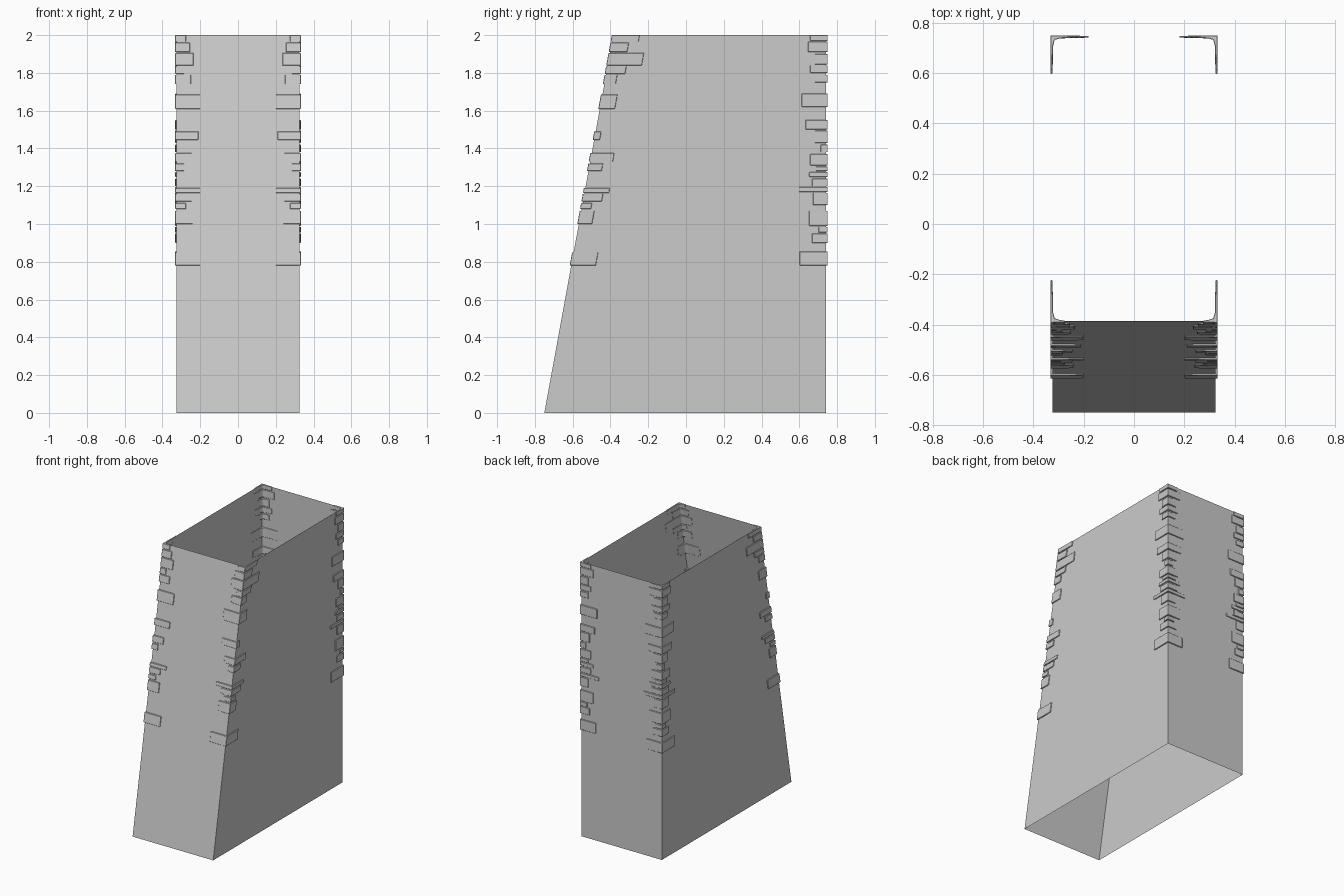
import bpy
import bmesh

cube = bpy.data.objects.get("Cube")
if cube:
    bpy.data.objects.remove(cube, do_unlink=True)

HALF_W, BACK, FRONT, SLOPE, TOP = 0.325, 0.742, -0.75, 0.1825, 2.0

stone = bpy.data.materials.new("grey stone")
stone.use_nodes = True
grey = (0.6, 0.6, 0.6, 1)
stone.diffuse_color = grey
stone.node_tree.nodes["Principled BSDF"].inputs["Base Color"].default_value = grey


def front_y(z):
    return FRONT + SLOPE * z


def back_y(z):
    return BACK


def make_object(name, bm):
    bmesh.ops.recalc_face_normals(bm, faces=bm.faces[:])
    mesh = bpy.data.meshes.new(name)
    bm.to_mesh(mesh)
    bm.free()
    mesh.materials.append(stone)
    obj = bpy.data.objects.new(name, mesh)
    bpy.context.collection.objects.link(obj)
    return obj


# Four thin walls, open at the top and bottom, with a sloping front
bm = bmesh.new()
rings = []
for z in (0, TOP):
    plan = [(-HALF_W, front_y(z)), (HALF_W, front_y(z)), (HALF_W, BACK), (-HALF_W, BACK)]
    rings.append([bm.verts.new((x, y, z)) for x, y in plan])
for i in range(4):
    j = (i + 1) % 4
    bm.faces.new((rings[0][i], rings[0][j], rings[1][j], rings[1][i]))
make_object("tower_walls", bm)


def add_quoin(bm, wall_y, inward, low, high, across, along):
    """L-shaped corner stone: a thin leg on each wall, thicker at the corner."""
    out, tip = 0.008, 0.006
    plan = [(-out, -out), (across, -tip), (across, 0.001), (0.03, 0.004),
            (0.01, 0.01), (0.004, 0.03), (0.001, along), (-tip, along)]
    levels = []
    for z in (low, high):
        levels.append([bm.verts.new((HALF_W - u, wall_y(z) + inward * v, z)) for u, v in plan])
    n = len(plan)
    bm.faces.new(levels[0])
    bm.faces.new(levels[1])
    for i in range(n):
        j = (i + 1) % n
        bm.faces.new((levels[0][i], levels[0][j], levels[1][j], levels[1][i]))


def build_quoins(name, wall_y, inward, stones):
    bm = bmesh.new()
    for low, high, across, along in stones:
        add_quoin(bm, wall_y, inward, low, high, across, along)
    obj = make_object(name, bm)
    # Matching corner on the other side
    mirror = obj.modifiers.new("mirror", "MIRROR")
    mirror.use_axis = (True, False, False)
    bevel = obj.modifiers.new("worn_edges", "BEVEL")
    bevel.width = 0.002
    bevel.segments = 1


# Each stone: bottom, top, length on the end wall, length on the side wall
front_stones = [
    (.78, .85, .125, .13), (1, 1.07, .085, .07), (1.08, 1.11, .05, .05),
    (1.12, 1.16, .08, .1), (1.165, 1.19, .125, .13), (1.28, 1.32, .04, .07),
    (1.33, 1.375, .08, .12), (1.445, 1.49, .115, .03), (1.61, 1.685, .125, .08),
    (1.74, 1.79, .075, .06), (1.795, 1.835, .04, .1), (1.84, 1.905, .09, .18),
    (1.91, 1.96, .07, .09), (1.965, 2, .05, .14),
]
back_stones = [
    (.78, .855, .12, .14), (.9, .95, .07, .075), (.955, .985, .05, .04),
    (.99, 1.07, .1, .09), (1.1, 1.165, .06, .07), (1.17, 1.195, .145, .145),
    (1.2, 1.24, .08, .075), (1.25, 1.275, .1, .09), (1.28, 1.305, .06, .055),
    (1.31, 1.37, .08, .085), (1.38, 1.42, .04, .03), (1.43, 1.495, .07, .06),
    (1.5, 1.55, .11, .11), (1.62, 1.69, .13, .13), (1.75, 1.79, .06, .06),
    (1.8, 1.84, .08, .085), (1.845, 1.9, .06, .06), (1.91, 1.965, .1, .095),
    (1.97, 2, .08, .085),
]
build_quoins("front_corner_stones", front_y, 1, front_stones)
build_quoins("back_corner_stones", back_y, -1, back_stones)
